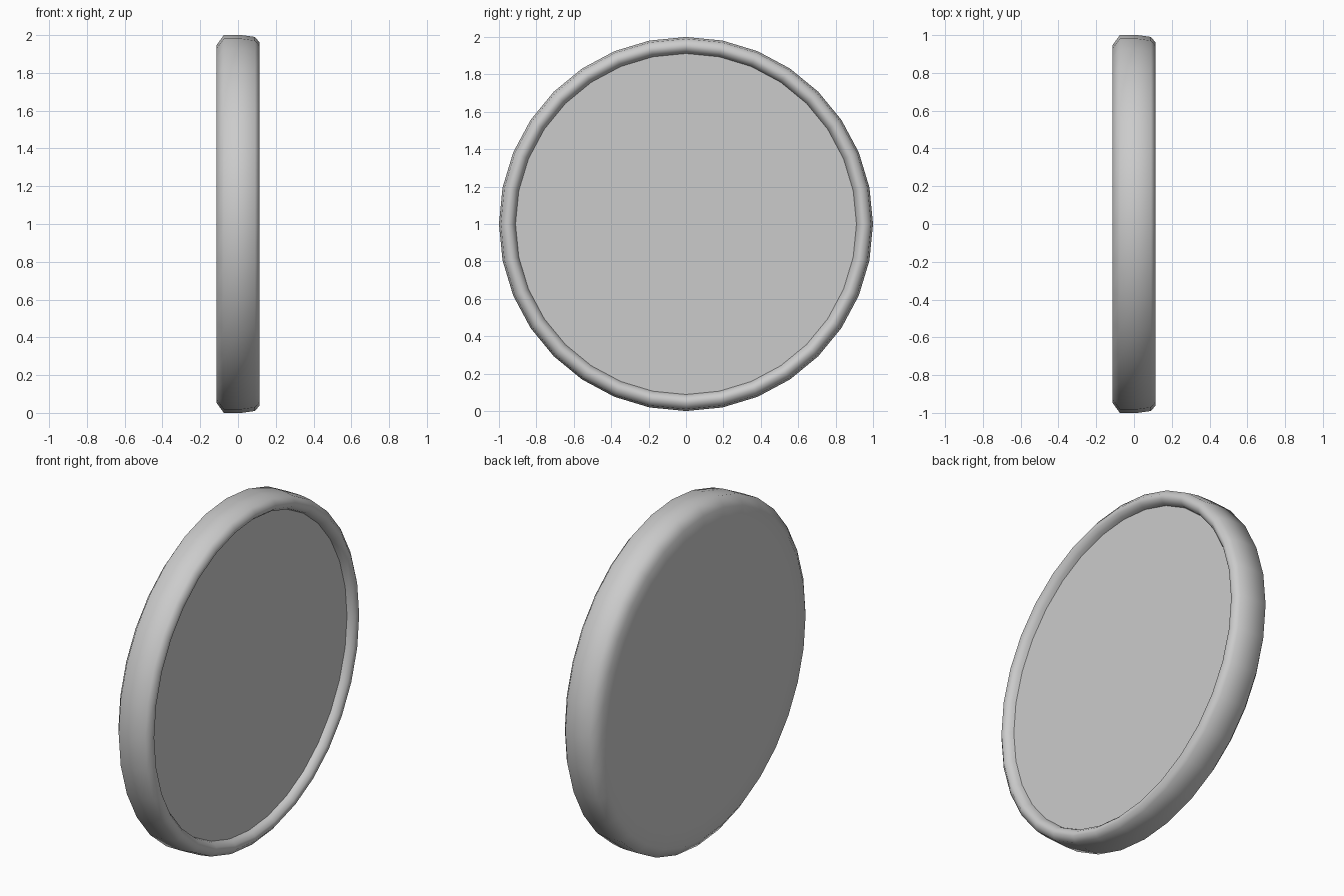
import bpy, bmesh, math

if "Cube" in bpy.data.objects:
    bpy.data.objects.remove(bpy.data.objects["Cube"])

SIDES = 32
CENTRE_Z = 1.0


def lathe(name, profile, sides, angle):
    """Revolve (x, radius) points around the x axis; radius 0 closes to a pole."""
    bm = bmesh.new()
    rings = []
    for x, r in profile:
        if r == 0:
            rings.append([bm.verts.new((x, 0, CENTRE_Z))] * sides)
        else:
            rings.append([bm.verts.new((x, r * math.sin(2 * math.pi * i / sides),
                                        CENTRE_Z + r * math.cos(2 * math.pi * i / sides)))
                          for i in range(sides)])
    for a, b in zip(rings, rings[1:]):
        for i in range(sides):
            j = (i + 1) % sides
            quad = list(dict.fromkeys((a[i], b[i], b[j], a[j])))
            bm.faces.new(quad)
    bmesh.ops.recalc_face_normals(bm, faces=bm.faces)
    mesh = bpy.data.meshes.new(name)
    bm.to_mesh(mesh)
    bm.free()
    obj = bpy.data.objects.new(name, mesh)
    bpy.context.collection.objects.link(obj)
    bpy.ops.object.select_all(action='DESELECT')
    obj.select_set(True)
    bpy.context.view_layer.objects.active = obj
    bpy.ops.object.shade_smooth_by_angle(angle=math.radians(angle))
    return obj


# Frame: closed back, rounded rim, inner lip tucked just behind the glass
lathe("mirror_frame", [
    (-0.115, 0), (-0.115, 0.84), (-0.115, 0.945), (-0.075, 1.0), (0.02, 1.0),
    (0.09, 0.99), (0.115, 0.96), (0.11, 0.935), (0.09, 0.917), (0.065, 0.91),
    (0.06, 0)], SIDES, 70)

# Glass: thin flat disc recessed inside the rim
glass = lathe("mirror_glass", [(0.062, 0), (0.062, 0.912), (0.07, 0.912), (0.07, 0)],
              SIDES * 2, 30)
mat = bpy.data.materials.new("glass_grey")
mat.diffuse_color = (0.8, 0.8, 0.8, 1)
mat.use_nodes = True
mat.node_tree.nodes["Principled BSDF"].inputs["Base Color"].default_value = mat.diffuse_color
glass.data.materials.append(mat)
